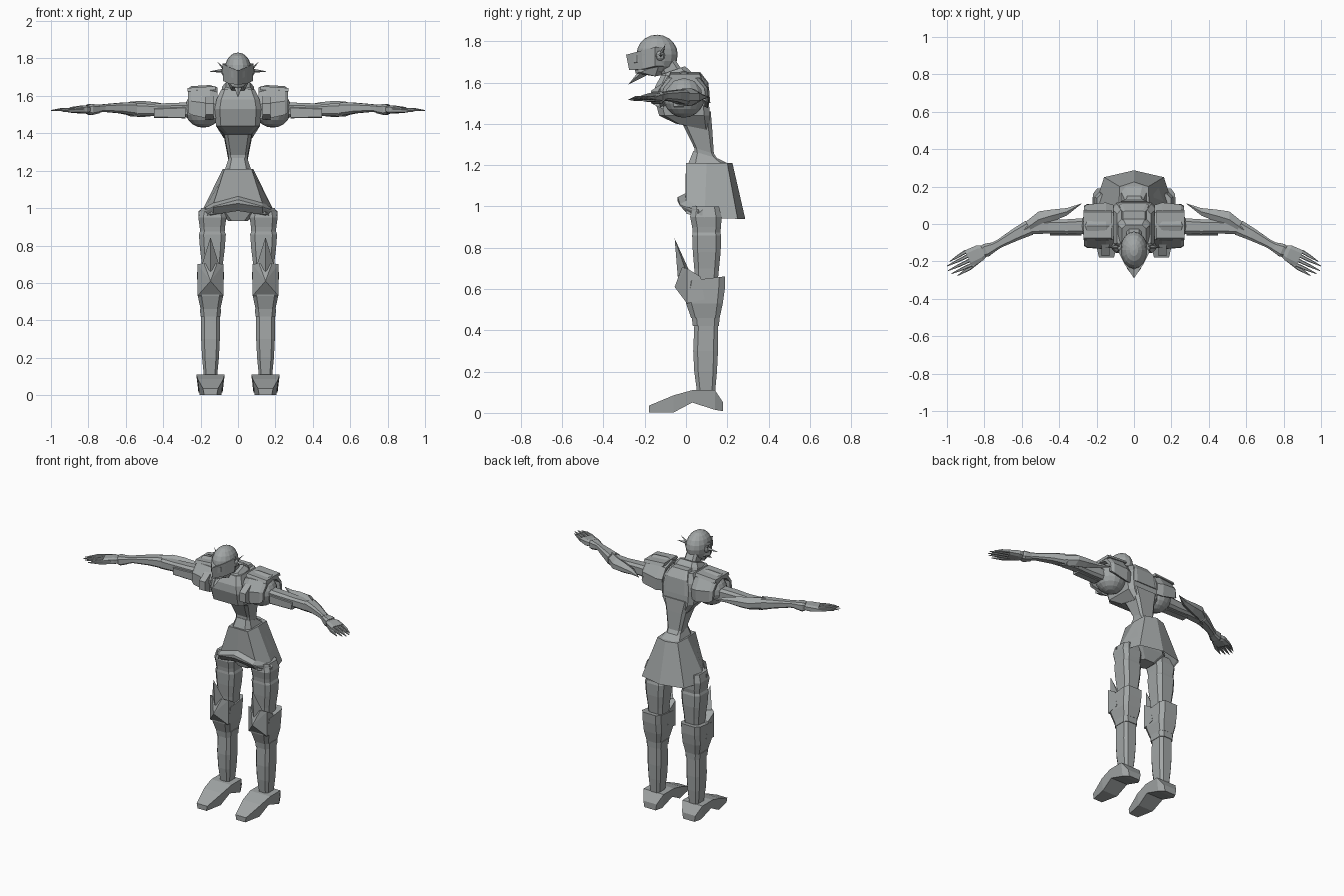
import bpy, bmesh, math
from mathutils import Vector, Matrix

grey = bpy.data.materials.new("steel grey")
grey.diffuse_color = (0.36, 0.38, 0.38, 1)


def finish(name, bm, mirror=False):
    bmesh.ops.recalc_face_normals(bm, faces=bm.faces)
    mesh = bpy.data.meshes.new(name)
    bm.to_mesh(mesh)
    bm.free()
    mesh.materials.append(grey)
    ob = bpy.data.objects.new(name, mesh)
    bpy.context.collection.objects.link(ob)
    if mirror:
        ob.modifiers.new("mirror", 'MIRROR')
    return ob


def loft(name, rings, mirror=False):
    """Skin rings of equal point count and cap both ends."""
    bm = bmesh.new()
    vs = [[bm.verts.new(p) for p in r] for r in rings]
    n = len(vs[0])
    for a, b in zip(vs, vs[1:]):
        for i in range(n):
            bm.faces.new((a[i], a[(i + 1) % n], b[(i + 1) % n], b[i]))
    bm.faces.new(vs[0])
    bm.faces.new(vs[-1])
    return finish(name, bm, mirror)


def section(hw, hd, ch):
    """Chamfered rectangle, eight points."""
    a, b = hw * (1 - ch), hd * (1 - ch)
    return [(a, -hd), (hw, -b), (hw, b), (a, hd), (-a, hd), (-hw, b), (-hw, -b), (-a, -hd)]


def column(name, levels, ch=0.35, cx=0, mirror=False):
    """Upright part from levels of (z, half width, front y, back y, [tilt])."""
    rings = []
    for z, hw, y0, y1, *t in levels:
        m, tilt = (y0 + y1) / 2, t[0] if t else 0
        rings.append([(cx + u, m + v, z + tilt * v) for u, v in section(hw, (y1 - y0) / 2, ch)])
    return loft(name, rings, mirror)


def limb(name, path, ch=0.4):
    """Mirrored arm part along (x, y, z, half width, half height)."""
    d = (Vector(path[-1][:3]) - Vector(path[0][:3])).normalized()
    side = Vector((-d.y, d.x, 0)).normalized()
    up = d.cross(side)
    return loft(name, [[Vector(p[:3]) + side * u + up * v for u, v in section(p[3], p[4], ch)]
                       for p in path], True)


def ball(name, center, radii, u=16, v=10, mirror=False):
    bm = bmesh.new()
    bmesh.ops.create_uvsphere(bm, u_segments=u, v_segments=v, radius=1,
                              matrix=Matrix.Translation(center) @ Matrix.Diagonal((*radii, 1)))
    return finish(name, bm, mirror)


def hull(name, points, mirror=False):
    bm = bmesh.new()
    for p in points:
        bm.verts.new(p)
    res = bmesh.ops.convex_hull(bm, input=bm.verts)
    bmesh.ops.delete(bm, geom=list({g for g in res["geom_interior"] if isinstance(g, bmesh.types.BMVert)}),
                     context='VERTS')
    bmesh.ops.dissolve_limit(bm, angle_limit=0.02, verts=bm.verts, edges=bm.edges)
    return finish(name, bm, mirror)


LX = 0.147  # leg centre

# Feet: arched side profile, narrow at the toe
foot = [(-0.18, 0.002, 0.035, 0.04), (-0.06, 0.002, 0.085, 0.068), (0.03, 0.05, 0.11, 0.076),
        (0.14, 0.015, 0.11, 0.076), (0.18, 0.008, 0.05, 0.05)]
loft("foot", [[(LX - w * 0.85, y, a), (LX + w * 0.85, y, a), (LX + w, y, b), (LX - w, y, b)]
              for y, a, b, w in foot], True)

# Legs
column("shin", [(0.09, 0.034, 0.055, 0.14), (0.2, 0.045, 0.04, 0.15), (0.3, 0.05, 0.035, 0.155),
                (0.42, 0.05, 0.04, 0.155), (0.46, 0.053, 0.03, 0.16)], cx=LX, mirror=True)
column("shin_cuff", [(0.42, 0.053, 0.033, 0.16), (0.46, 0.057, 0.028, 0.162)], cx=LX, mirror=True)
column("greave", [(0.46, 0.053, 0.025, 0.163), (0.53, 0.068, 0.0, 0.178),
                  (0.6, 0.07, -0.01, 0.188), (0.65, 0.072, 0.0, 0.19, 0.12)],
       ch=0.3, cx=LX, mirror=True)
column("thigh", [(0.6, 0.05, 0.045, 0.15), (0.7, 0.056, 0.04, 0.16), (0.78, 0.066, 0.033, 0.168),
                 (0.86, 0.072, 0.03, 0.17), (0.875, 0.066, 0.032, 0.166), (0.9, 0.068, 0.03, 0.17),
                 (0.95, 0.075, 0.02, 0.172), (1.0, 0.06, 0.03, 0.16)], cx=LX - 0.01, mirror=True)

# Knee armour: pyramid plate, side cheeks and upright spike
hull("knee_plate", [(LX, -0.055, 0.61)] + [(LX + s * w, y, z) for s in (-1, 1)
     for w, y, z in ((0.07, 0.005, 0.53), (0.07, 0.005, 0.7), (0.035, -0.02, 0.705),
                     (0.07, 0.09, 0.55), (0.07, 0.07, 0.66))], True)
hull("knee_spike", [(LX, -0.055, 0.845), (LX - 0.045, -0.005, 0.7), (LX + 0.045, -0.005, 0.7),
                    (LX, -0.04, 0.66), (LX, 0.015, 0.69)], True)

# Pelvis and skirt
column("pelvis", [(0.93, 0.05, 0.05, 0.15), (1.0, 0.13, 0.03, 0.18), (1.15, 0.08, 0.03, 0.18)])
top = [(0, 0.0), (0.08, 0.0), (0.09, 0.1), (0.085, 0.2), (0, 0.225)]
hem = [(0, -0.005, 1.0), (0.15, 0.0, 0.965), (0.212, 0.09, 0.945), (0.16, 0.25, 0.94), (0, 0.287, 0.94)]


def wrap(half):
    return half + [(-p[0], *p[1:]) for p in half[-2:0:-1]]


bm = bmesh.new()
rims = []
for ring in (wrap([(x * 0.9, y, 1.21) for x, y in top]), wrap(hem),
             wrap([(x * 0.96, 0.1 + (y - 0.1) * 0.95, z + 0.01) for x, y, z in hem]),
             wrap([(x * 0.8, 0.1 + (y - 0.1) * 0.8, 1.195) for x, y in top])):
    rims.append([bm.verts.new(p) for p in ring])
for a, b in zip(rims, rims[1:]):
    for i in range(8):
        bm.faces.new((a[i], a[(i + 1) % 8], b[(i + 1) % 8], b[i]))
bm.faces.new(rims[0])
bm.faces.new(rims[-1])
finish("skirt", bm)

# Chevron flange along the front hem
loft("front_flange", [[(x, yb, zt), (x, yf, zt - 0.02), (x, yf, zb + 0.04), (x, yb, zb)]
                      for x, yb, yf, zt, zb in ((0, 0.0, -0.04, 1.065, 0.985),
                                                (0.13, 0.005, -0.03, 1.03, 0.965),
                                                (0.21, 0.08, 0.06, 0.985, 0.944))], True)

# Waist, leaning torso and chest
column("belt", [(1.205, 0.07, 0.01, 0.21), (1.25, 0.052, 0.035, 0.155, -0.3)])
column("waist", [(1.22, 0.05, 0.04, 0.16), (1.27, 0.052, 0.04, 0.135, -0.3),
                 (1.39, 0.075, -0.02, 0.127, -0.2), (1.46, 0.1, -0.06, 0.12)], ch=0.25)
column("chest", [(1.385, 0.075, -0.05, 0.115, -0.2), (1.44, 0.118, -0.13, 0.115),
                 (1.53, 0.125, -0.155, 0.11), (1.58, 0.115, -0.15, 0.105),
                 (1.635, 0.09, -0.12, 0.075)], ch=0.22)
column("back_plate", [(1.5, 0.09, 0.05, 0.118), (1.6, 0.08, 0.04, 0.108), (1.65, 0.06, 0.0, 0.07)], ch=0.2)
column("collar", [(1.6, 0.09, -0.12, 0.05, 0.2), (1.635, 0.085, -0.13, 0.02, 0.3),
                  (1.66, 0.065, -0.115, -0.005, 0.35)])
column("neck", [(1.63, 0.042, -0.1, -0.01, 0.35), (1.7, 0.04, -0.14, -0.055, 0.35)])

# Helmet: skull, jaw, visor, chin spike, ear horns
ball("skull", (0, -0.14, 1.735), (0.073, 0.1, 0.097), 16, 10)
hull("jaw", [(0, -0.245, 1.645), (0, -0.25, 1.69), (0, -0.1, 1.64)] +
     [(s * x, y, z) for s in (-1, 1) for x, y, z in
      ((0.065, -0.13, 1.69), (0.035, -0.15, 1.63), (0.03, -0.22, 1.65))])
visor = [[(0.0, -0.29, 1.735), (0.0, -0.275, 1.66)], [(0.05, -0.215, 1.755), (0.048, -0.21, 1.665)],
         [(0.083, -0.15, 1.772), (0.08, -0.15, 1.68)]]
loft("visor", [[a, b, (b[0] * 0.7, b[1] + 0.045, b[2]), (a[0] * 0.7, a[1] + 0.045, a[2])]
               for a, b in visor], True)
loft("visor_slits", [[(x, y - 0.002, z + 0.02), (x, y - 0.002, z - 0.015),
                      (x, y + 0.008, z - 0.015), (x, y + 0.008, z + 0.02)]
                     for x, y, z in ((0.025, -0.253, 1.71), (0.037, -0.236, 1.715))], True)
hull("chin_spike", [(0, -0.28, 1.59), (0.02, -0.22, 1.645), (-0.02, -0.22, 1.645),
                    (0, -0.19, 1.635), (0, -0.225, 1.66)])
ball("ear_disc", (0.073, -0.125, 1.73), (0.017, 0.024, 0.024), 8, 6, True)
for name, tip, r in (("ear_horn", (0.157, -0.125, 1.73), 0.013), ("ear_fin", (0.112, -0.1, 1.785), 0.012)):
    hull(name, [tip] + [(0.07, -0.122 + r * math.cos(a), 1.735 + r * math.sin(a))
                        for a in (0, 1.57, 3.14, 4.71)], True)

# Shoulders: ball under a faceted arched pad with a top lip
ball("shoulder_ball", (0.185, -0.01, 1.53), (0.1, 0.1, 0.1), 16, 10, True)


def arch(x, r, lo, hi, n, dz=0):
    pts = []
    for rad, order in ((r, range(n + 1)), (r - 0.018, range(n, -1, -1))):
        for i in order:
            a = math.radians(lo + (hi - lo) * i / n)
            pts.append((x, -0.01 + rad * math.cos(a), 1.53 + dz + rad * math.sin(a)))
    return pts


loft("shoulder_pad", [arch(0.11, 0.115, -25, 205, 6), arch(0.15, 0.128, -25, 205, 6),
                      arch(0.25, 0.122, -15, 195, 6), arch(0.268, 0.108, -10, 190, 6)], True)
hull("shoulder_lip", [(x, y, z) for x, z in ((0.12, 1.632), (0.27, 1.622))
                      for y, z in ((-0.085, z), (0.075, z), (-0.075, z + 0.02), (0.065, z + 0.02))], True)
hull("shoulder_front_tab", [(x, y, z) for x in (0.13, 0.175) for y, z in
                            ((-0.17, 1.5), (-0.17, 1.56), (-0.11, 1.47), (-0.11, 1.6))], True)

# Arms
limb("upper_arm", [(0.25, -0.01, 1.525, 0.042, 0.04), (0.36, -0.015, 1.525, 0.04, 0.037),
                   (0.46, -0.015, 1.525, 0.036, 0.032), (0.56, -0.02, 1.525, 0.035, 0.035)])
limb("arm_block", [(0.28, -0.035, 1.51, 0.026, 0.03), (0.45, -0.035, 1.508, 0.026, 0.025)], 0.15)
guard = [(0.28, 0.11, 0.108, 0.002), (0.36, 0.085, 0.045, 0.02), (0.44, 0.077, 0.012, 0.036),
         (0.51, 0.067, -0.02, 0.043), (0.575, 0.015, -0.06, 0.04), (0.6, -0.01, -0.07, 0.03)]
loft("elbow_guard", [[(x, b, 1.53 + h * 0.5), (x, (a + b) / 2, 1.53 + h), (x, a, 1.53 + h * 0.4),
                      (x, a, 1.53 - h * 0.4), (x, (a + b) / 2, 1.53 - h), (x, b, 1.53 - h * 0.5)]
                     for x, a, b, h in guard], True)
limb("forearm", [(0.56, -0.02, 1.53, 0.042, 0.036), (0.63, -0.055, 1.535, 0.034, 0.028),
                 (0.72, -0.105, 1.535, 0.023, 0.02), (0.75, -0.122, 1.532, 0.025, 0.022)])
limb("wrist_cuff", [(0.745, -0.12, 1.53, 0.024, 0.022), (0.79, -0.14, 1.527, 0.036, 0.03),
                    (0.805, -0.147, 1.527, 0.03, 0.024)])
limb("palm", [(0.79, -0.14, 1.527, 0.025, 0.016), (0.825, -0.155, 1.527, 0.044, 0.022),
              (0.885, -0.183, 1.525, 0.046, 0.015)])

# Fingers fan out from the knuckles
for i, tip in enumerate([(0.985, -0.2), (1.0, -0.225), (0.995, -0.25), (0.975, -0.265)]):
    k = (0.9 - 0.011 * i, -0.148 - 0.023 * i)
    m = (k[0] * 0.5 + tip[0] * 0.5, k[1] * 0.5 + tip[1] * 0.5)
    limb("finger_%d" % (i + 1), [(*k, 1.525, 0.01, 0.01), (*m, 1.527, 0.008, 0.008),
                                 (*tip, 1.522, 0.002, 0.002)])
limb("thumb", [(0.825, -0.19, 1.522, 0.014, 0.012), (0.88, -0.237, 1.52, 0.011, 0.01),
               (0.943, -0.276, 1.518, 0.002, 0.002)])
